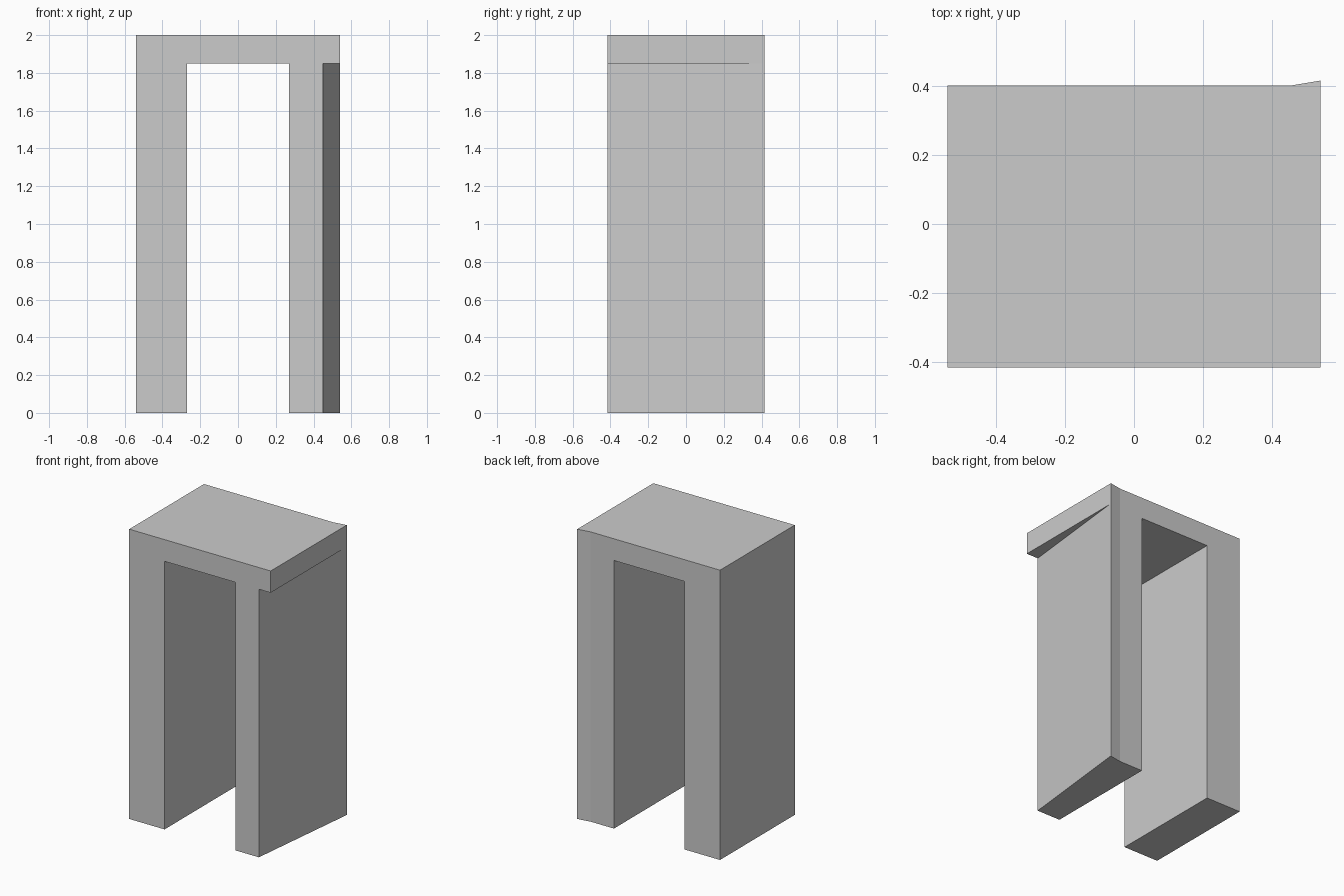
import bpy
import bmesh

if "Cube" in bpy.data.objects:
    bpy.data.objects.remove(bpy.data.objects["Cube"])


def prism(name, outline, z0, z1):
    """Extrude a flat plan outline from z0 up to z1."""
    bm = bmesh.new()
    base = bm.faces.new([bm.verts.new((x, y, z0)) for x, y in outline])
    top = bmesh.ops.extrude_face_region(bm, geom=[base], use_keep_orig=True)
    verts = [v for v in top["geom"] if isinstance(v, bmesh.types.BMVert)]
    bmesh.ops.translate(bm, vec=(0, 0, z1 - z0), verts=verts)
    bmesh.ops.recalc_face_normals(bm, faces=bm.faces)
    mesh = bpy.data.meshes.new(name)
    bm.to_mesh(mesh)
    bm.free()
    obj = bpy.data.objects.new(name, mesh)
    bpy.context.collection.objects.link(obj)
    return obj


def cut(target, cutter):
    """Subtract a cutter, apply it, and remove the cutter."""
    cutter.hide_render = True
    mod = target.modifiers.new("cut", 'BOOLEAN')
    mod.operation = 'DIFFERENCE'
    mod.solver = 'EXACT'
    mod.object = cutter
    bpy.context.view_layer.objects.active = target
    bpy.ops.object.modifier_apply(modifier=mod.name)
    bpy.data.objects.remove(cutter)


W, FRONT, BACK = 0.54, -0.415, 0.40
LINTEL = 1.85

# Block with the flared back right corner
archway = prism("archway", [(-W, FRONT), (W, FRONT), (W, 0.415),
                            (0.45, BACK), (-W, BACK)], 0, 2)

# Passage between the two piers
cut(archway, prism("passage_cutter", [(-0.27, -0.6), (0.27, -0.6),
                                      (0.27, 0.6), (-0.27, 0.6)], -0.2, LINTEL))

# Slanted outer face of the right pier, under the lintel overhang
cut(archway, prism("slant_cutter", [(0.439, -0.515), (0.8, -0.515),
                                    (0.8, 0.515), (0.552, 0.515)], -0.2, LINTEL))
